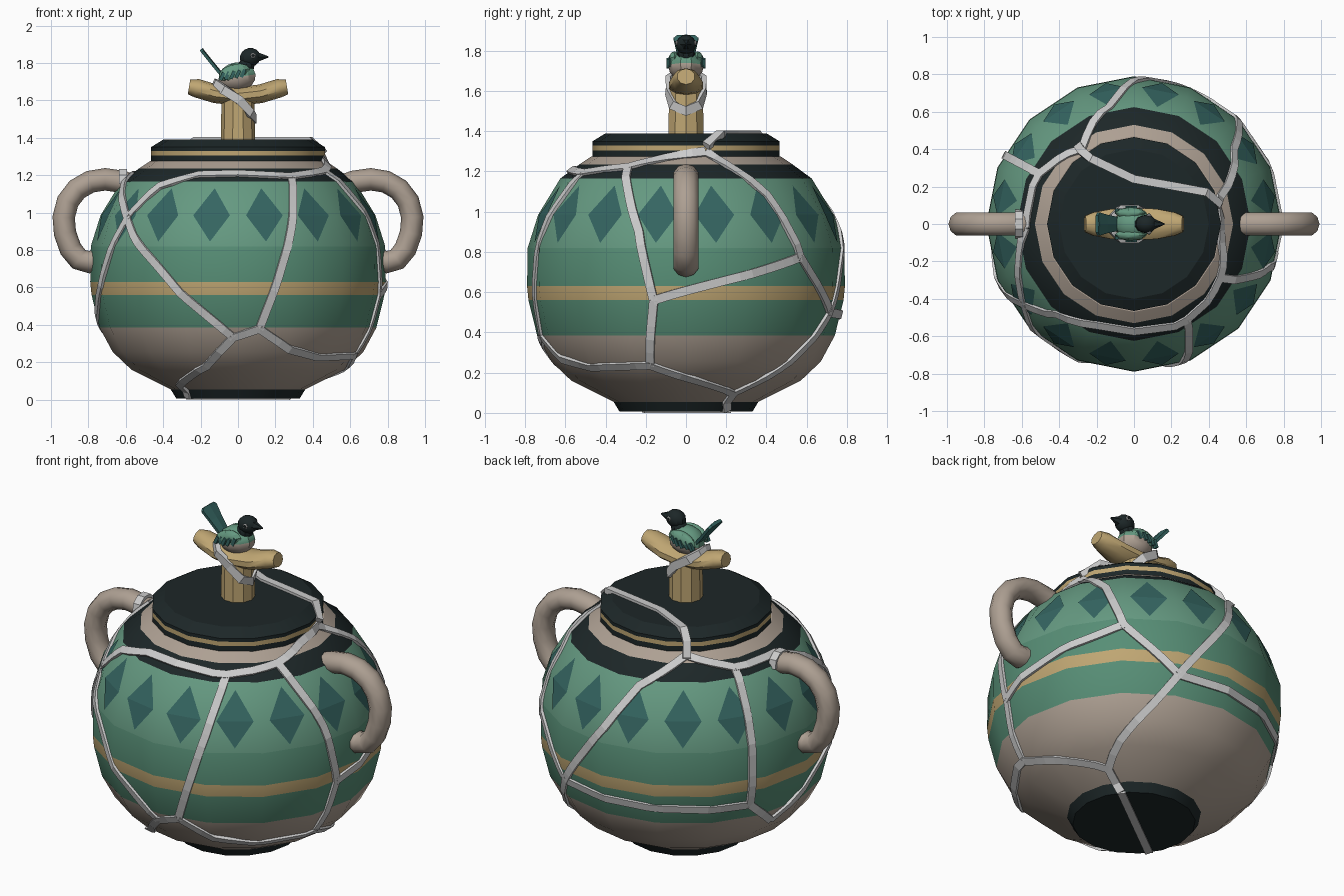
import bpy, bmesh
from math import sin, cos, pi, radians, atan2, hypot
from mathutils import Vector as V, Matrix

if "Cube" in bpy.data.objects:
    bpy.data.objects.remove(bpy.data.objects["Cube"])

COL = dict(black=(.012, .02, .021), beige=(.42, .35, .29), green=(.13, .32, .22), dark_green=(.095, .27, .18),
           teal=(.035, .13, .12), gold=(.52, .38, .17), silver=(.6, .6, .6))
MAT = {}
for name, c in COL.items():
    MAT[name] = bpy.data.materials.new(name)
    MAT[name].diffuse_color = (*c, 1)


def finish(bm, name, mats, smooth=None, fix=True):
    if fix:
        bmesh.ops.recalc_face_normals(bm, faces=bm.faces)
    me = bpy.data.meshes.new(name)
    bm.to_mesh(me)
    bm.free()
    for m in mats:
        me.materials.append(MAT[m])
    ob = bpy.data.objects.new(name, me)
    bpy.context.collection.objects.link(ob)
    if smooth:
        bpy.ops.object.select_all(action='DESELECT')
        ob.select_set(True)
        bpy.context.view_layer.objects.active = ob
        bpy.ops.object.shade_smooth_by_angle(angle=radians(smooth))
    return ob


def skin(bm, rings, closed=False, mats=None):
    """Join rings of points into a surface, capping the ends unless closed."""
    vs = [[bm.verts.new(p) for p in r] for r in rings]
    n = len(vs[0])
    for i in range(len(vs) - (0 if closed else 1)):
        a, b = vs[i], vs[(i + 1) % len(vs)]
        for k in range(n):
            f = bm.faces.new((a[k], a[(k + 1) % n], b[(k + 1) % n], b[k]))
            f.material_index = mats[i] if mats else 0
    if not closed:
        bm.faces.new(vs[0]).material_index = mats[0] if mats else 0
        bm.faces.new(vs[-1]).material_index = mats[-1] if mats else 0


def lathe(name, prof, bands, mats, sides=16):
    bm = bmesh.new()
    skin(bm, [[(r * cos(2 * pi * k / sides), r * sin(2 * pi * k / sides), z) for k in range(sides)]
              for r, z in prof], mats=bands)
    return finish(bm, name, mats, 30)


def tube(name, pts, mat, sides=10):
    """Tube along (x, z, width radius, thickness radius) points in the xz plane."""
    bm, rings = bmesh.new(), []
    for i, (x, z, ry, rn) in enumerate(pts):
        a, b = pts[max(i - 1, 0)], pts[min(i + 1, len(pts) - 1)]
        t = V((b[0] - a[0], 0, b[1] - a[1])).normalized()
        n = V((-t.z, 0, t.x))
        rings.append([V((x, 0, z)) + n * rn * cos(2 * pi * k / sides) + V((0, ry * sin(2 * pi * k / sides), 0))
                      for k in range(sides)])
    skin(bm, rings)
    return finish(bm, name, [mat], 40)


def strip(bm, pts, nors, w=.022, h=.013, d=.02, closed=False):
    """Raised flat band along points with given surface normals."""
    rings, n = [], len(pts)
    for i, (p, nr) in enumerate(zip(pts, nors)):
        a, b = (pts[i - 1], pts[(i + 1) % n]) if closed else (pts[max(i - 1, 0)], pts[min(i + 1, n - 1)])
        s = (b - a).cross(nr).normalized() * w
        rings.append([p + s + nr * h, p - s + nr * h, p - s - nr * d, p + s - nr * d])
    skin(bm, rings, closed)


# Pot body and lid
BODY = [(.33, .006), (.36, .055), (.57, .16), (.67, .255), (.74, .385), (.783, .56), (.79, .63), (.787, .82),
        (.735, .985), (.625, 1.165), (.53, 1.235), (.47, 1.275)]
lathe("pot_body", BODY, [0, 1, 1, 1, 2, 3, 2, 4, 4, 0, 1], ["black", "beige", "dark_green", "gold", "green"])
lathe("lid", [(.465, 1.27), (.465, 1.305), (.465, 1.33), (.465, 1.35), (.40, 1.39)], [0, 1, 0, 0],
      ["black", "gold"])


def rad(z):
    prof = BODY + [(.467, 1.3), (.467, 1.36)]
    for (r0, z0), (r1, z1) in zip(prof, prof[1:]):
        if z <= z1:
            return r0 + (r1 - r0) * max(0, z - z0) / (z1 - z0)
    return .467


# Row of diamonds, one on each facet
bm = bmesh.new()
for k in range(16):
    a = (k + .5) * pi / 8
    out, side = V((cos(a), sin(a), 0)), V((-sin(a), cos(a), 0))
    r, t, l, b = [bm.verts.new(out * (rad(z) * cos(pi / 16) + .004) + side * s + V((0, 0, z)))
                  for s, z in ((.1, .985), (0, 1.13), (-.1, .985), (0, .845))]
    bm.faces.new((r, t, l))
    bm.faces.new((l, b, r))
finish(bm, "diamonds", ["teal"], fix=False)

# Handles
HANDLE = [(.55, 1.14), (.62, 1.165), (.71, 1.178), (.79, 1.165), (.86, 1.125), (.91, 1.06), (.932, .975), (.925, .89),
          (.895, .805), (.85, .75), (.795, .735), (.74, .75)]
for side, sx in (("right", 1), ("left", -1)):
    tube(side + "_handle", [(sx * x, z, .065, .06) for x, z in HANDLE], "beige")

# Finial post and branch
lathe("finial_post", [(.092, 1.38), (.088, 1.62)], [0], ["gold"], 10)
tube("finial_branch", [(-.262, 1.672, .045, .04), (-.22, 1.665, .065, .05), (-.12, 1.635, .085, .05),
                       (0, 1.622, .09, .05), (.12, 1.635, .085, .05), (.22, 1.665, .065, .05),
                       (.262, 1.672, .045, .04)], "gold")


# Silver repair seams over the pot, nodes as (angle, height)
def on_pot(a, z):
    r = rad(z) * cos(pi / 16) / cos(a % (pi / 8) - pi / 16)
    slope = (rad(z + .03) - rad(z - .03)) / .06
    return V((r * cos(a), r * sin(a), z)), V((cos(a), sin(a), -slope)).normalized()


A, B, C, D, E, F = (182, 1.2), (216, .97), (299, 1.19), (328, 1.22), (268, .335), (279, .38)
G, H, I, J, K, L = (344, .24), (125, 1.26), (152, 1.2), (348, .56), (46, .775), (32, .1)
M, N, P, Q = (68, .5), (152, .47), (166, .31), (12, 1.3)
SEAMS = [[A, (200, 1.11), B], [B, (229, 1.14), (249, 1.2), (270, 1.205), C], [C, D], [C, (292, .915), (286, .65), F],
         [B, (247, .57), E], [E, F], [F, (294, .27), (312, .23), G], [G, J], [D, (342, .9), J],
         [D, (348, 1.265), Q], [Q, (37, 1.08), K], [K, J], [K, M], [M, L], [L, G], [H, (102, 1.13), (90, .9), M],
         [H, I], [I, A], [I, N], [M, N], [N, P], [P, (178, .42), (202, .61), B],
         [E, (253, .18), (220, .08), (216, .01)], [L, (38, .01)]]
bm = bmesh.new()
for seam in SEAMS:
    ends = [on_pot(radians(a), z)[0] for a, z in seam]
    pts = [ends[0]]
    for p, q in zip(ends, ends[1:]):
        n = max(2, int((q - p).length / .06))
        pts += [p.lerp(q, (i + 1) / n) for i in range(n)]
    hits = [on_pot(atan2(p.y, p.x), p.z) for p in pts]
    strip(bm, [h[0] for h in hits], [h[1] for h in hits])
# seam across the lid, under the foot, over the left handle and around the finial
lid = [V(p) for p in ((.46, .1, 1.33), (.39, .17, 1.39), (.2, .205, 1.392), (0, .24, 1.392), (-.23, .35, 1.39),
                      (-.28, .39, 1.34), (-.3, .42, 1.26))]
strip(bm, lid, [V((.7, .1, .7)).normalized()] + [V((0, 0, 1))] * 4 + [V((-.4, .5, .7)).normalized(),
                                                                     V((-.5, .6, .6)).normalized()])
strip(bm, [V((.26, .205, .006)), V((-.265, -.19, .006))], [V((0, 0, -1))] * 2, h=.006, d=.004)
arc = [V((0, sin(radians(t)), cos(radians(t)))) for t in range(-100, 101, 40)]
strip(bm, [V((-.615, v.y * .065, 1.165 + v.z * .06)) for v in arc], arc)
loop = [(.09, 0, 1.5), (.068, .066, 1.53), (.01, .092, 1.6), (-.075, .088, 1.655), (-.12, .045, 1.685)]
ring = [V(p) for p in loop] + [V((-.125, 0, 1.692))] + [V((x, -y, z)) for x, y, z in loop[:0:-1]]
strip(bm, ring, [V((p.x, p.y, max(0, p.z - 1.64))).normalized() for p in ring], .024, .01, .02, True)
finish(bm, "silver_seams", ["silver"])


# Bird
def ball(name, loc, size, mats, tilt=0, seg=10, rings=8):
    bm = bmesh.new()
    bmesh.ops.create_uvsphere(bm, u_segments=seg, v_segments=rings, radius=1)
    for f in bm.faces:
        f.material_index = int(len(mats) > 1 and f.calc_center_median().z > 0)
    bm.transform(Matrix.Translation(loc) @ Matrix.Rotation(tilt, 4, 'Y') @ Matrix.Diagonal((*size, 1)))
    return finish(bm, name, mats, 30)


ball("bird_body", (-.005, 0, 1.725), (.105, .088, .078), ["beige", "green"], radians(-8))
ball("bird_neck", (.045, 0, 1.785), (.045, .045, .045), ["black"])
ball("bird_head", (.065, 0, 1.83), (.058, .05, .05), ["black"], radians(-10))
bm = bmesh.new()
bmesh.ops.create_cone(bm, cap_ends=True, segments=6, radius1=.04, radius2=.004, depth=.08,
                      matrix=Matrix.Translation((.122, 0, 1.832)) @ Matrix.Rotation(pi / 2, 4, 'Y'))
finish(bm, "bird_beak", ["black"])
for s, side in ((-1, "right"), (1, "left")):
    ball(side + "_eye", (.08, s * .046, 1.84), (.014, .007, .014), ["silver"], 0, 8, 4)
    ball(side + "_pupil", (.08, s * .051, 1.84), (.008, .005, .008), ["black"], 0, 8, 4)
    ball(side + "_wing", (-.02, s * .058, 1.748), (.085, .032, .045), ["green"], radians(-15), 8, 6)
    # dark feather tips along the wing
    bm = bmesh.new()
    for i in range(5):
        bmesh.ops.create_cube(bm, size=1, matrix=Matrix.Translation((-.085 + .028 * i, s * (.072 + .012 * (i in (2, 3))), 1.728 + .004 * i))
                              @ Matrix.Rotation(radians(25), 4, 'Y') @ Matrix.Diagonal((.018, .024, .045, 1)))
    finish(bm, side + "_wing_feathers", ["teal"])
# fanned tail
bm = bmesh.new()
n = V((.82, 0, .57)) * .008
skin(bm, [[c + V((0, -w, 0)) + n, c + n * 1.6, c + V((0, w, 0)) + n, c + V((0, w, 0)) - n, c + V((0, -w, 0)) - n]
          for c, w in ((V((-.06, 0, 1.70)), .03), (V((-.15, 0, 1.81)), .05), (V((-.19, 0, 1.86)), .062),
                       (V((-.198, 0, 1.873)), .045))])
finish(bm, "bird_tail", ["teal"])

for m in bpy.data.materials:
    if m.users and not m.is_grease_pencil:
        m.use_nodes = True
        m.node_tree.nodes["Principled BSDF"].inputs["Base Color"].default_value = m.diffuse_color
